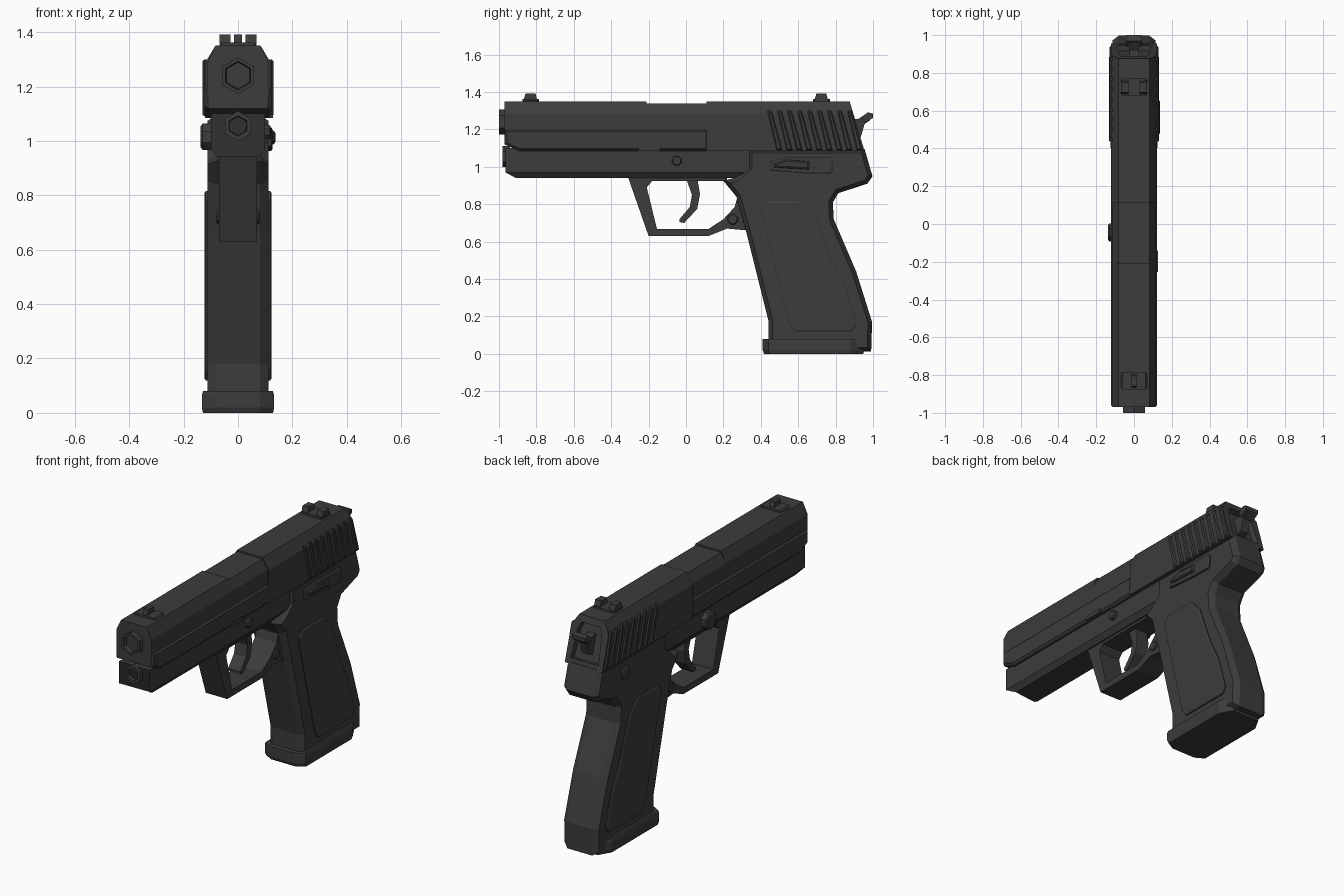
import bpy, bmesh, math
from mathutils import Vector

if "Cube" in bpy.data.objects:
    bpy.data.objects.remove(bpy.data.objects["Cube"])

MAT = bpy.data.materials.new("dark gunmetal")
MAT.diffuse_color = (0.045, 0.045, 0.045, 1)
MAT.use_nodes = True
MAT.node_tree.nodes["Principled BSDF"].inputs["Base Color"].default_value = MAT.diffuse_color


def finish(name, bm):
    bmesh.ops.recalc_face_normals(bm, faces=bm.faces)
    me = bpy.data.meshes.new(name)
    bm.to_mesh(me)
    bm.free()
    me.materials.append(MAT)
    ob = bpy.data.objects.new(name, me)
    bpy.context.collection.objects.link(ob)
    return ob


def skin(rings):
    """Capped loft through rings of equal length."""
    bm = bmesh.new()
    vs = [[bm.verts.new(p) for p in r] for r in rings]
    n = len(rings[0])
    for a, b in zip(vs, vs[1:]):
        for i in range(n):
            j = (i + 1) % n
            bm.faces.new((a[i], a[j], b[j], b[i]))
    bm.faces.new(vs[0])
    bm.faces.new(vs[-1])
    bmesh.ops.recalc_face_normals(bm, faces=bm.faces)
    return bm


def shrink(prof, d):
    """Offset a polygon inwards by d."""
    n = len(prof)
    P = [Vector(p) for p in prof]
    area = sum(P[i].cross(P[(i + 1) % n]) for i in range(n))
    s = 1 if area > 0 else -1
    out = []
    for i in range(n):
        a = (P[i] - P[i - 1]).normalized()
        b = (P[(i + 1) % n] - P[i]).normalized()
        na, nb = Vector((-a.y, a.x)) * s, Vector((-b.y, b.x)) * s
        out.append(P[i] + (na + nb) * (d / max(0.4, 1 + na.dot(nb))))
    return out


def slab(name, prof, layers):
    """Side profile (y, z) stacked over (x, inset) layers."""
    return finish(name, skin([[(x, p[0], p[1]) for p in shrink(prof, d)] for x, d in layers]))


def solid(name, prof, w, c=0.0, d=None):
    """Symmetric slab of half width w with edge chamfers."""
    d = c if d is None else d
    lay = [(-w, d), (-w + c, 0), (w - c, 0), (w, d)] if c else [(-w, 0), (w, 0)]
    return slab(name, prof, lay)


def recess(bm, direction, rim, depth):
    """Sink the end face pointing in a direction, leaving a rim."""
    f = max(bm.faces, key=lambda f: f.normal.dot(Vector(direction)) * f.calc_area() ** 0.5)
    bmesh.ops.inset_region(bm, faces=[f], thickness=rim)
    bmesh.ops.inset_region(bm, faces=[f], thickness=0.004, depth=-depth)


def ngon(cy, cz, r, n, turn=0.0):
    return [(cy + r * math.cos(turn + i * math.tau / n),
             cz + r * math.sin(turn + i * math.tau / n)) for i in range(n)]


def section(w, top, bottom, tw):
    """Slide cross-section with chamfered top edges."""
    return [(-w, bottom), (w, bottom), (w, 1.285), (tw, top), (-tw, top), (-w, 1.285)]


def rect(y0, y1, z0, z1):
    return [(y0, z0), (y1, z0), (y1, z1), (y0, z1)]


# Slide: slanted rear block with sunken back face
sec = section(0.122, 1.35, 1.085, 0.083)
bm = skin([[(x, 0.11, z) for x, z in sec],
           [(x, 0.875 + 0.3 * (1.35 - z), z) for x, z in sec]])
f = max(bm.faces, key=lambda f: f.calc_center_median().y)
bmesh.ops.inset_region(bm, faces=[f], thickness=0.045)
bmesh.ops.inset_region(bm, faces=[f], thickness=0.004, depth=-0.03)
finish("slide_rear", bm)

# Slide: narrower upper front, and the slightly lower ejection port
for name, y0, y1, top in (("slide_front", -0.97, -0.21, 1.35), ("ejection_port", -0.21, 0.115, 1.34)):
    s = section(0.114, top, 1.16, 0.083)
    finish(name, skin([[(x, y, z) for x, z in s] for y in (y0, y1)]))

# Slide: wider lower rail with sloped ledge
solid("slide_rail", [(-0.97, 1.2), (-0.97, 1.12), (-0.89, 1.085), (0.12, 1.085), (0.12, 1.2)], 0.123, 0.012)

# Slanted grip ribs on both sides of the slide
for s in (-1, 1):
    for i in range(9):
        y = 0.435 + i * 0.0535
        rib = [(y, 1.3), (y + 0.022, 1.3), (y + 0.08, 1.09), (y + 0.05, 1.09)]
        slab("slide_rib", rib, [(s * 0.11, 0), (s * 0.123, 0), (s * 0.13, 0.006)])

# Muzzle and guide rod
for name, z, r, y0, rim in (("muzzle", 1.24, 0.067, -1.0, 0.014), ("guide_rod", 1.055, 0.056, -0.982, 0.018)):
    ring = ngon(0, z, r, 6, math.pi / 6)
    bm = skin([[(x, y, h) for x, h in ring] for y in (y0, -0.94)])
    recess(bm, (0, -1, 0), rim, 0.025)
    finish(name, bm)

# Frame front
fs = [(-0.077, 0.94), (0.077, 0.94), (0.1, 0.97), (0.1, 1.1), (-0.1, 1.1), (-0.1, 0.97)]
finish("frame_front", skin([[(x, -0.965 + max(0, 0.97 - z) * 1.9, z) for x, z in fs],
                            [(x, 0.34, z) for x, z in fs]]))

# Frame rear and grip in one chamfered profile
solid("grip_frame", [(0.33, 1.095), (0.33, 1.0), (0.27, 0.945), (0.2, 0.925), (0.27, 0.84), (0.32, 0.66),
                     (0.44, 0.18), (0.44, 0.01), (0.99, 0.012), (0.995, 0.17), (0.91, 0.44), (0.79, 0.72),
                     (0.785, 0.81), (0.815, 0.86), (0.97, 0.91), (0.997, 0.95), (0.955, 1.095)], 0.113, 0.032, 0.022)

# Raised grip panels with a lipped border
panel = [(0.395, 0.775), (0.43, 0.815), (0.63, 0.815), (0.7, 0.735), (0.785, 0.5), (0.855, 0.36),
         (0.915, 0.16), (0.89, 0.12), (0.58, 0.12), (0.55, 0.16)]
for s in (-1, 1):
    slab("grip_panel", panel, [(s * 0.1, 0), (s * 0.119, 0), (s * 0.124, 0.008)])

# Magazine base plate
plan = [(-0.08, 0.41), (0.08, 0.41), (0.133, 0.44), (0.133, 0.88), (0.09, 0.955),
        (-0.09, 0.955), (-0.133, 0.88), (-0.133, 0.44)]
finish("base_plate", skin([[(x * k, y + o * (0.68 - y), z) for x, y in plan]
                           for z, k, o in ((0, 0.97, 0.03), (0.02, 1, 0), (0.065, 1, 0), (0.08, 0.96, 0))]))

# Trigger guard and trigger
solid("trigger_guard", [(-0.31, 0.945), (-0.2, 0.63), (0.12, 0.63), (0.22, 0.67), (0.33, 0.66), (0.33, 0.8),
                        (0.275, 0.84), (0.26, 0.785), (0.2, 0.72), (0.12, 0.668), (-0.155, 0.668),
                        (-0.21, 0.89), (-0.18, 0.925), (0.22, 0.925), (0.22, 0.945)], 0.07)
solid("trigger", [(0.0, 0.94), (0.06, 0.94), (0.075, 0.855), (0.06, 0.775), (-0.01, 0.7), (-0.035, 0.705),
                  (-0.035, 0.72), (0.02, 0.785), (0.032, 0.85)], 0.04)
solid("magazine_release", ngon(0.25, 0.72, 0.03, 8, math.pi / 8), 0.08, 0.006)

# Right side controls: pin, catch tab and safety lever
slab("frame_pin", ngon(-0.05, 1.033, 0.028, 8, math.pi / 8), [(0.09, 0), (0.115, 0), (0.12, 0.006)])
slab("catch_tab", rect(-0.255, -0.14, 1.085, 1.108), [(0.09, 0), (0.128, 0)])
slab("safety_lever", [(0.45, 0.98), (0.45, 1.03), (0.54, 1.05), (0.77, 1.05), (0.785, 1.035),
                      (0.785, 0.98), (0.77, 0.963), (0.66, 0.963)], [(0.1, 0), (0.122, 0), (0.126, 0.006)])
slab("lever_thumb_ridge", [(0.47, 0.995), (0.47, 1.018), (0.54, 1.04), (0.66, 1.03), (0.66, 0.985)],
     [(0.12, 0), (0.132, 0.003), (0.137, 0.01)])

# Left side controls
slab("left_button", ngon(-0.045, 1.015, 0.053, 8, math.pi / 8), [(-0.09, 0), (-0.13, 0), (-0.137, 0.01)])
slab("left_safety_cap", ngon(0.73, 1.005, 0.042, 8, math.pi / 8), [(-0.1, 0), (-0.12, 0), (-0.125, 0.008)])

# Sights: bases, one front post and two rear posts
for name, y, xs in (("front_sight", -0.83, [0]), ("rear_sight", 0.725, [-0.048, 0.048])):
    solid(name + "_base", rect(y - 0.045, y + 0.045, 1.34, 1.362), 0.068, 0.008)
    for x in xs:
        w = 0.014 if x == 0 else 0.02
        solid(name + "_post", [(y - 0.038, 1.355), (y + 0.035, 1.355), (y + 0.025, 1.392), (y - 0.028, 1.392)],
              w, 0.006, 0.001).location.x = x

# Hammer with wide spur
solid("hammer", [(0.86, 1.26), (0.92, 1.255), (0.965, 1.285), (0.985, 1.25), (0.955, 1.23), (0.935, 1.16),
                 (0.88, 1.14)], 0.024)
solid("hammer_spur", [(0.94, 1.262), (0.97, 1.292), (1.0, 1.285), (1.0, 1.262), (0.955, 1.232)], 0.042)
